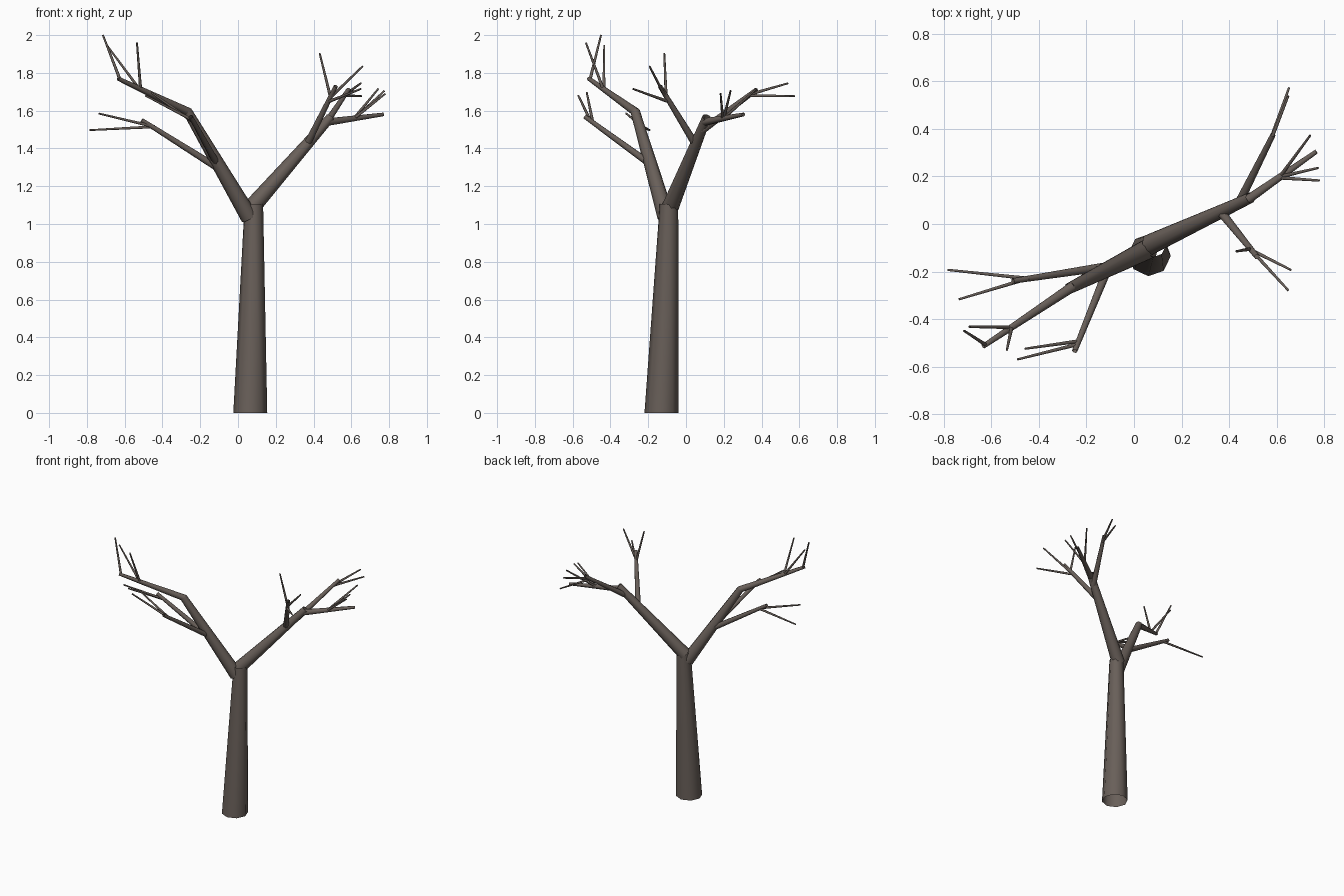
import bpy, bmesh
from math import pi
from mathutils import Vector, Matrix

SIDES = 8

bark = bpy.data.materials.new("bark")
bark.diffuse_color = (0.14, 0.115, 0.10, 1)


def limb(name, start, end, r0, r1):
    """Open, tapered eight-sided tube between two points."""
    a, b = Vector(start), Vector(end)
    axis = b - a
    bm = bmesh.new()
    spin = Matrix.Rotation(pi / SIDES, 4, 'Z')
    turn = axis.to_track_quat('Z', 'Y').to_matrix().to_4x4()
    bmesh.ops.create_cone(bm, cap_ends=False, segments=SIDES, radius1=r0, radius2=r1,
                          depth=axis.length,
                          matrix=Matrix.Translation((a + b) / 2) @ turn @ spin)
    for f in bm.faces:
        f.smooth = True
    me = bpy.data.meshes.new(name)
    bm.to_mesh(me)
    bm.free()
    me.materials.append(bark)
    ob = bpy.data.objects.new(name, me)
    bpy.context.collection.objects.link(ob)
    return ob


def twigs(name, pairs):
    """Thin end shoots."""
    for i, (a, b) in enumerate(pairs):
        limb(f"{name}_{i + 1}", a, b, 0.0085, 0.005)


# Trunk
trunk = limb("trunk", (0.065, -0.13, 0), (0.084, -0.09, 1.105), 0.09, 0.049)
for v in trunk.data.vertices:          # level foot on the ground
    if v.co.z < 0.1:
        v.co.z = 0

# Left main bough and its continuation
limb("left_bough", (0.06, -0.105, 1.035), (-0.27, -0.27, 1.6), 0.046, 0.025)
limb("left_bough_end", (-0.26, -0.265, 1.592), (-0.635, -0.515, 1.77), 0.023, 0.011)
twigs("left_end_twig", [
    ((-0.625, -0.508, 1.765), (-0.715, -0.45, 2.0)),
    ((-0.515, -0.435, 1.705), (-0.535, -0.53, 1.96)),
    ((-0.515, -0.435, 1.705), (-0.693, -0.433, 1.945)),
])

# Left front branch
limb("left_front_branch", (-0.115, -0.2, 1.325), (-0.25, -0.535, 1.568), 0.019, 0.012)
twigs("left_front_twig", [
    ((-0.25, -0.51, 1.555), (-0.49, -0.57, 1.68)),
    ((-0.245, -0.495, 1.545), (-0.458, -0.525, 1.695)),
])

# Left outer branch
limb("left_outer_branch", (-0.12, -0.18, 1.305), (-0.51, -0.24, 1.55), 0.02, 0.012)
twigs("left_outer_twig", [
    ((-0.44, -0.23, 1.515), (-0.785, -0.193, 1.497)),
    ((-0.465, -0.235, 1.52), (-0.737, -0.317, 1.585)),
])

# Right main bough and its continuation
limb("right_bough", (0.07, -0.085, 1.085), (0.49, 0.11, 1.565), 0.046, 0.024)
limb("right_bough_end", (0.475, 0.1, 1.54), (0.768, 0.305, 1.58), 0.021, 0.01)
twigs("right_end_twig", [
    ((0.615, 0.2, 1.56), (0.742, 0.373, 1.715)),
    ((0.62, 0.2, 1.56), (0.775, 0.236, 1.705)),
    ((0.61, 0.195, 1.555), (0.78, 0.183, 1.69)),
])

# Right back branch
limb("right_back_branch", (0.44, 0.085, 1.495), (0.585, 0.375, 1.712), 0.02, 0.012)
twigs("right_back_twig", [
    ((0.575, 0.35, 1.69), (0.65, 0.54, 1.745)),
    ((0.57, 0.34, 1.68), (0.653, 0.575, 1.677)),
])

# Right front branch
limb("right_front_branch", (0.37, 0.045, 1.43), (0.518, -0.138, 1.73), 0.02, 0.012)
twigs("right_front_twig", [
    ((0.49, -0.105, 1.67), (0.432, -0.115, 1.905)),
    ((0.485, -0.105, 1.665), (0.66, -0.193, 1.835)),
    ((0.485, -0.1, 1.65), (0.65, -0.28, 1.715)),
])
